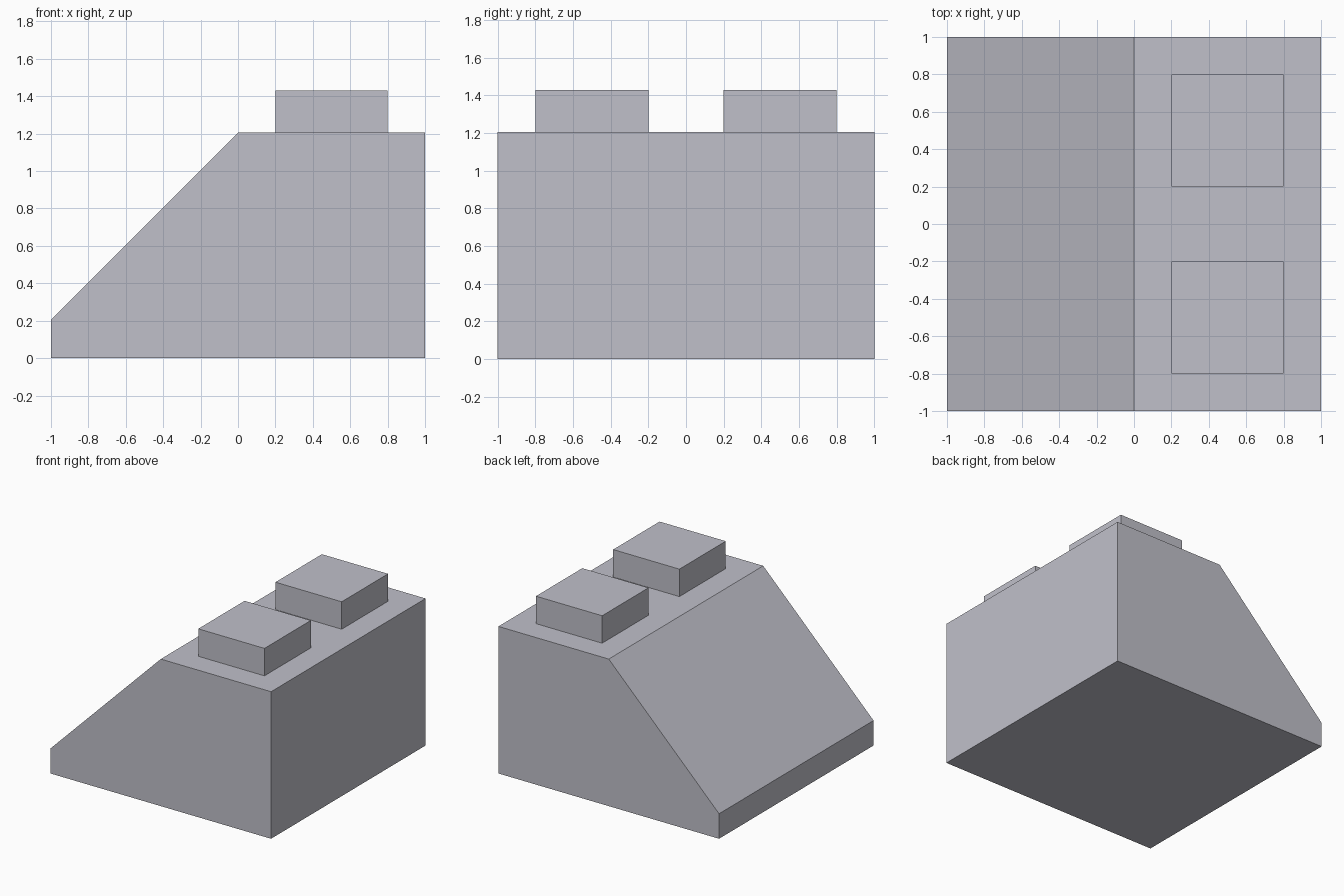
import bpy
import bmesh

default_cube = bpy.data.objects.get("Cube")
if default_cube:
    bpy.data.objects.remove(default_cube, do_unlink=True)

# Single pale grey material
grey = bpy.data.materials.new("pale_grey")
grey.use_nodes = True
colour = (0.53, 0.53, 0.59, 1.0)
grey.diffuse_color = colour
grey.node_tree.nodes["Principled BSDF"].inputs["Base Color"].default_value = colour


def extrude_profile(name, profile, y_front, y_back):
    """Extrude an x-z outline along y into a closed solid."""
    bm = bmesh.new()
    face = bm.faces.new([bm.verts.new((x, y_front, z)) for x, z in profile])
    result = bmesh.ops.extrude_face_region(bm, geom=[face])
    moved = [v for v in result["geom"] if isinstance(v, bmesh.types.BMVert)]
    bmesh.ops.translate(bm, verts=moved, vec=(0, y_back - y_front, 0))
    bmesh.ops.recalc_face_normals(bm, faces=bm.faces)
    mesh = bpy.data.meshes.new(name)
    bm.to_mesh(mesh)
    bm.free()
    mesh.materials.append(grey)
    obj = bpy.data.objects.new(name, mesh)
    bpy.context.collection.objects.link(obj)
    return obj


TOP = 1.205
STUD_TOP = 1.43

# Sloped body
extrude_profile("sloped_body",
                [(-1, 0), (1, 0), (1, TOP), (0, TOP), (-1, 0.205)], -1, 1)

# Two square studs on the flat top
stud_outline = [(0.2, TOP), (0.8, TOP), (0.8, STUD_TOP), (0.2, STUD_TOP)]
for name, y in (("front_stud", -0.5), ("back_stud", 0.5)):
    extrude_profile(name, stud_outline, y - 0.3, y + 0.3)
